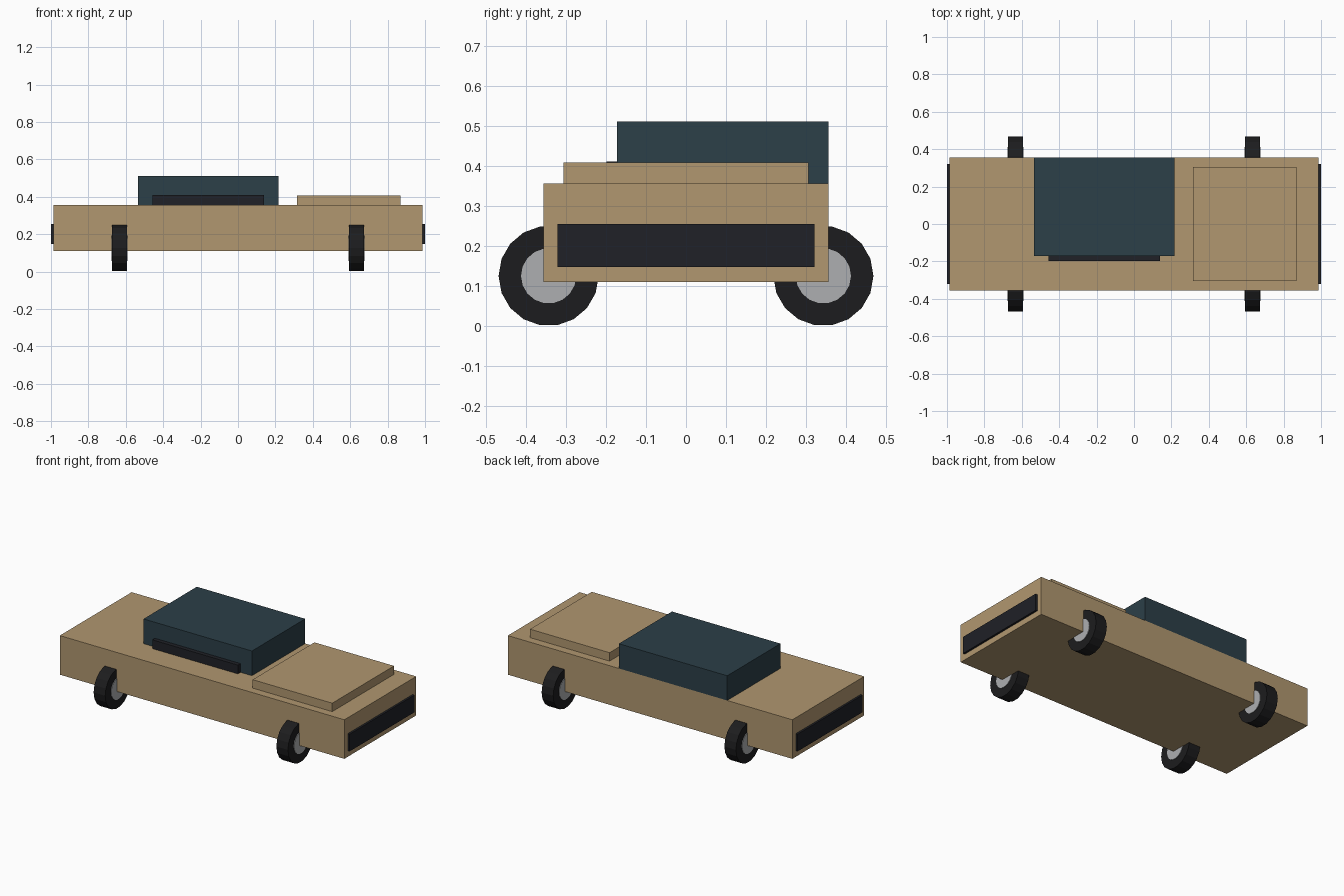
import bpy, bmesh
from math import pi
from mathutils import Matrix

if "Cube" in bpy.data.objects:
    bpy.data.objects.remove(bpy.data.objects["Cube"])


def material(name, rgb):
    m = bpy.data.materials.new(name)
    m.diffuse_color = (*rgb, 1)
    m.use_nodes = True
    m.node_tree.nodes["Principled BSDF"].inputs["Base Color"].default_value = m.diffuse_color
    return m


tan = material("tan_paint", (0.44, 0.31, 0.16))
teal = material("dark_teal", (0.025, 0.05, 0.065))
black = material("black_trim", (0.014, 0.015, 0.02))
rubber = material("rubber", (0.012, 0.012, 0.013))
metal = material("hub_metal", (0.42, 0.43, 0.44))


def finish(name, bm, mat):
    me = bpy.data.meshes.new(name)
    bm.to_mesh(me)
    bm.free()
    me.materials.append(mat)
    ob = bpy.data.objects.new(name, me)
    bpy.context.collection.objects.link(ob)
    return ob


def box(name, xs, ys, zs, mat):
    bm = bmesh.new()
    size = [b - a for a, b in (xs, ys, zs)]
    mid = [(a + b) / 2 for a, b in (xs, ys, zs)]
    bmesh.ops.create_cube(bm, size=1, matrix=Matrix.Translation(mid) @ Matrix.Diagonal((*size, 1)))
    return finish(name, bm, mat)


def disc(name, center, radius, width, mat):
    # 18-sided cylinder with its axis along x and a corner at the bottom
    bm = bmesh.new()
    turn = Matrix.Rotation(pi / 2, 4, 'Y')
    bmesh.ops.create_cone(bm, cap_ends=True, segments=18, radius1=radius, radius2=radius,
                          depth=width, matrix=Matrix.Translation(center) @ turn)
    return finish(name, bm, mat)


# Main body, raised deck panel, cabin and window strip
box("body", (-0.987, 0.987), (-0.356, 0.356), (0.11, 0.355), tan)
box("deck_panel", (0.316, 0.868), (-0.306, 0.306), (0.355, 0.408), tan)
box("cabin", (-0.535, 0.217), (-0.172, 0.356), (0.355, 0.51), teal)
box("window_strip", (-0.456, 0.138), (-0.198, -0.16), (0.355, 0.41), black)

# Bumpers at both ends, wheels and hubs at four corners
for sx, end in ((-1, "left"), (1, "right")):
    box(f"bumper_{end}", sorted((sx * 0.975, sx * 1.0)), (-0.321, 0.321), (0.147, 0.255), black)
    for sy, side in ((-1, "front"), (1, "back")):
        c = (sx * 0.634, sy * 0.343, 0.125)
        disc(f"tire_{side}_{end}", c, 0.125, 0.08, rubber)
        disc(f"hub_{side}_{end}", c, 0.069, 0.087, metal)
